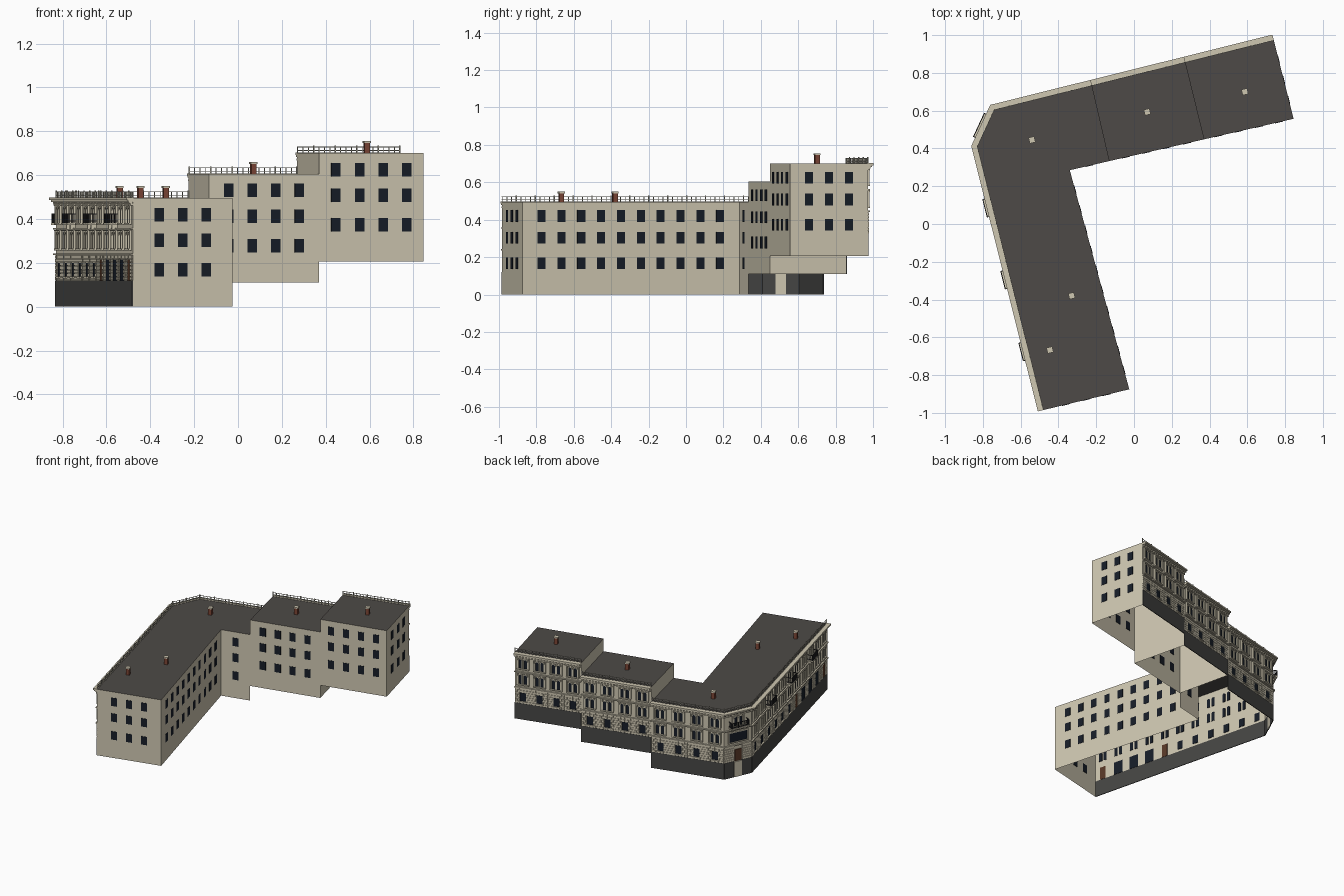
import bpy, bmesh, math
from mathutils import Vector

if "Cube" in bpy.data.objects:
    bpy.data.objects.remove(bpy.data.objects["Cube"])

COL = {"stone": (.62, .57, .44), "roof": (.075, .068, .063), "base": (.06, .06, .057),
       "glass": (.008, .012, .02), "wood": (.10, .04, .02), "brick": (.2, .06, .036),
       "iron": (.02, .02, .022), "rail": (.45, .43, .36)}
MATS = {}
for k, c in COL.items():
    MATS[k] = bpy.data.materials.new(k)
    MATS[k].diffuse_color = (*c, 1)
PARTS = {}


def part(name, mat):
    if name not in PARTS:
        PARTS[name] = (bmesh.new(), mat)
    return PARTS[name][0]


def solid(bm, bottom, top):
    """Closed prism between two matching loops of points."""
    a = [bm.verts.new(p) for p in bottom]
    b = [bm.verts.new(p) for p in top]
    bm.faces.new(a[::-1])
    bm.faces.new(b)
    for i in range(len(a)):
        j = (i + 1) % len(a)
        bm.faces.new((a[i], a[j], b[j], b[i]))


class Wall:
    """Local frame on a wall: s along, z up, n outward."""
    def __init__(self, p, q, z0=0):
        self.p, self.z0 = Vector(p), z0
        d = Vector(q) - self.p
        self.len = d.length
        self.d = d.normalized()
        self.n = Vector((self.d.y, -self.d.x))

    def at(self, s, z, n):
        v = self.p + self.d * s + self.n * n
        return (v.x, v.y, self.z0 + z)

    def prism(self, bm, pts, n0, n1):
        solid(bm, [self.at(s, z, n0) for s, z in pts], [self.at(s, z, n1) for s, z in pts])

    def box(self, bm, s0, s1, z0, z1, n0, n1):
        self.prism(bm, [(s0, z0), (s1, z0), (s1, z1), (s0, z1)], n0, n1)

    def sheet(self, bm, z0, z1):
        bm.faces.new([bm.verts.new(self.at(s, z, 0)) for s, z in
                      ((0, z0), (self.len, z0), (self.len, z1), (0, z1))])


def arch(s, w, z0, z1, k=8):
    """Round-headed outline from bottom right over the top to bottom left."""
    r = w / 2
    return [(s + r, z0)] + [(s + r * math.cos(math.pi * i / k), z1 - r + r * math.sin(math.pi * i / k))
                            for i in range(k + 1)] + [(s - r, z0)]


def ledge(bm, path, z0, z1, n):
    """Mitred moulding that follows a run of walls."""
    ws = [Wall(path[i], path[i + 1]) for i in range(len(path) - 1)]
    out = [Vector(path[0]) + ws[0].n * n]
    for a, b in zip(ws, ws[1:]):
        m = (a.n + b.n).normalized()
        out.append(b.p + m * (n / m.dot(a.n)))
    out.append(Vector(path[-1]) + ws[-1].n * n)
    for i in range(len(ws)):
        loop = [path[i], path[i + 1], out[i + 1], out[i]]
        solid(bm, [(p[0], p[1], z0) for p in loop], [(p[0], p[1], z1) for p in loop])


# footprint corners
A, B, C = (-.48, -.985), (-.025, -.875), (-.34, .285)
D, E, F = (-.132, .333), (.37, .448), (.845, .557)
G, H, I = (.74, .973), (.27, .856), (-.225, .733)
J, K = (-.74, .605), (-.83, .41)
TOP = .495
LIFT = [0, .11, .205]

stone = part("walls", "stone")
glass = part("window_panes", "glass")
trim = part("window_surrounds", "stone")
blocks = part("rusticated_blocks", "stone")
base = part("dark_base", "base")
mould = part("cornices_and_ledges", "stone")
rail = part("roof_railing", "rail")
iron = part("balcony_railings", "iron")
slabs = part("balcony_slabs", "stone")
wood = part("doors", "wood")

# roofs
roof = part("roofs", "roof")
for loop, lift in (((A, B, C, D, I, J, K), 0), ((D, E, H, I), LIFT[1]), ((E, F, G, H), LIFT[2])):
    roof.faces.new([roof.verts.new((x, y, TOP + lift)) for x, y in loop])

# plain walls with rectangular windows
for p, q, lift, n in ((A, B, 0, 3), (B, C, 0, 10), (C, D, 0, 1), (D, E, LIFT[1], 4),
                      (E, F, LIFT[2], 4), (F, G, LIFT[2], 3)):
    w = Wall(p, q, lift)
    w.sheet(stone, 0, TOP)
    for i in range(n):
        s = w.len / 2 + (i - (n - 1) / 2) * .11
        for z in (.168, .303, .42):
            w.box(glass, s - .022, s + .022, z - .031, z + .031, -.003, .002)

# step walls between the sections
Wall(I, D).sheet(stone, LIFT[1], TOP + LIFT[1])
Wall(E, H).sheet(stone, LIFT[1], TOP + LIFT[1])
Wall(H, E).sheet(stone, TOP + LIFT[1], TOP + LIFT[2])


def arched_pair(w, s, z0, z1):
    for c in (s - .019, s + .019):
        w.prism(glass, arch(c, .024, z0, z1), -.003, .002)
        w.prism(trim, arch(c, .036, z0, z1 + .006) + arch(c, .024, z0, z1)[::-1], 0, .009)
    w.box(trim, s - .045, s + .045, z0 - .008, z0, 0, .014)
    w.box(trim, s - .045, s + .045, z1 + .009, z1 + .015, 0, .014)
    for e in (-.042, .042):
        w.box(trim, s + e - .004, s + e + .004, z0, z1 + .009, 0, .011)


def balcony(w, s, half=.05):
    w.box(slabs, s - half, s + half, .372, .382, 0, .042)
    for e in (-.7, .7):
        c = s + e * half
        w.prism(slabs, [(c - .005, .352), (c + .005, .352), (c + .005, .372), (c - .005, .372)], 0, .025)
    for z in (.388, .42):
        w.box(iron, s - half, s + half, z, z + .004, .037, .041)
        for e in (s - half, s + half - .004):
            w.box(iron, e, e + .004, z, z + .004, 0, .041)
    k = 16
    for i in range(k + 1):
        c = s - half + .0015 + (2 * half - .003) * i / k
        w.box(iron, c - .0015, c + .0015, .382, .422, .038, .041)
    for i in range(1, 6):
        for e in (s - half, s + half - .003):
            w.box(iron, e, e + .003, .382, .422, .007 * i, .007 * i + .003)


def facade(w, bays, doors=(), shops=(), balconies=()):
    w.sheet(stone, 0, TOP)
    w.box(base, 0, w.len, 0, .12, -.001, .004)
    step = w.len / bays
    for i in range(bays):
        a, s, b = i * step, (i + .5) * step, (i + 1) * step
        # ground window, shop front or door
        half, z0, z1 = .022, .137, .198
        if i in shops or i in doors:
            half, z0, z1 = (.036 if i in shops else .022), .12, .215
        w.box(wood if i in doors else glass, s - half, s + half, z0, z1, -.003, .002)
        if z0 > .12:
            w.box(trim, s - half - .006, s + half + .006, z0 - .008, z0, 0, .012)
        # staggered stone courses
        h = (.235 - .12) / 7
        for r in range(7):
            lo, hi = .12 + r * h + .001, .12 + (r + 1) * h - .001
            open_ = lo < z1 and hi > z0
            cuts = [a + .001, a + (.02 if r % 2 else .034), s, b - (.034 if r % 2 else .02), b - .001]
            for u, v in zip(cuts, cuts[1:]):
                if open_:
                    if u < s:
                        v = min(v, s - half)
                    else:
                        u = max(u, s + half)
                if v - u > .004:
                    w.box(blocks, u + .001, v - .001, lo, hi, 0, .005)
        arched_pair(w, s, .265, .335)
        arched_pair(w, s, .382, .45)
        if i in balconies:
            balcony(w, s)


# street fronts (counter-clockwise walls)
facade(Wall(G, H, LIFT[2]), 4)
facade(Wall(H, I, LIFT[1]), 4)
facade(Wall(I, J), 4)
facade(Wall(K, A), 11, doors=(10, 6), shops=(7, 8, 9), balconies=(2, 5, 8))

# cut corner with entrance, wide window and balcony
w = Wall(J, K)
m = w.len / 2
w.sheet(stone, 0, TOP)
w.box(base, 0, m - .03, 0, .12, -.001, .004)
w.box(base, m + .03, w.len, 0, .12, -.001, .004)
w.box(trim, m - .03, m + .03, 0, .115, -.002, .006)
w.box(wood, m - .026, m + .026, .12, .205, -.003, .006)
for r in range(7):
    z = .12 + r * .0164
    for u, v in ((.002, m - .033), (m + .033, w.len - .002)):
        w.box(blocks, u, v, z + .001, z + .0154, 0, .005)
w.box(glass, m - .07, m + .07, .265, .335, -.003, .003)
for u, v, z0, z1 in ((-.078, -.07, .258, .343), (.07, .078, .258, .343),
                     (-.07, .07, .335, .343), (-.07, .07, .258, .265)):
    w.box(trim, m + u, m + v, z0, z1, 0, .01)
arched_pair(w, m, .382, .45)
balcony(w, m, .07)

# ledges, stepped cornice, dentils and roof railing per section
for path, lift in (((I, J, K, A), 0), ((H, I), LIFT[1]), ((G, H), LIFT[2])):
    for z0, z1, n in ((.235, .243, .012), (.352, .359, .012), (.462, .47, .01),
                      (.478, .486, .022), (.486, .497, .03)):
        ledge(mould, path, z0 + lift, z1 + lift, n)
    for p, q in zip(path, path[1:]):
        w = Wall(p, q, lift)
        k = int(w.len / .022)
        for i in range(k):
            s = (i + .5) * w.len / k
            w.box(mould, s - .005, s + .005, .47, .478, 0, .016)
        k = max(2, round(w.len / .026))
        for i in range(k + 1):
            s = .002 + (w.len - .004) * i / k
            t = .003 if i % 4 == 0 else .0015
            w.box(rail, s - t, s + t, .495, .53 if i % 4 == 0 else .524, -.003, .002)
        for z in (.506, .522):
            w.box(rail, 0, w.len, z, z + .003, -.002, .001)

# chimneys with caps
stack, cap = part("chimney_stacks", "brick"), part("chimney_caps", "stone")
ux, uy = Vector((.97, .243)), Vector((-.243, .97))
for x, y, lift in ((-.54, .445, 0), (.07, .593, LIFT[1]), (.587, .70, LIFT[2]),
                   (-.33, -.38, 0), (-.445, -.667, 0)):
    for bm, r, z0, z1 in ((stack, .0125, 0, .046), (cap, .0155, .046, .055)):
        loop = [Vector((x, y)) + ux * r * a + uy * r * b for a, b in ((-1, -1), (1, -1), (1, 1), (-1, 1))]
        solid(bm, [(*p, TOP + lift + z0) for p in loop], [(*p, TOP + lift + z1) for p in loop])

# turn every part into an object
for name, (bm, mat) in PARTS.items():
    if name not in ("walls", "roofs"):
        bmesh.ops.recalc_face_normals(bm, faces=bm.faces)
    me = bpy.data.meshes.new(name)
    bm.to_mesh(me)
    bm.free()
    me.materials.append(MATS[mat])
    bpy.context.collection.objects.link(bpy.data.objects.new(name, me))

for m in bpy.data.materials:
    if m.users and not m.is_grease_pencil:
        m.use_nodes = True
        m.node_tree.nodes["Principled BSDF"].inputs["Base Color"].default_value = m.diffuse_color
